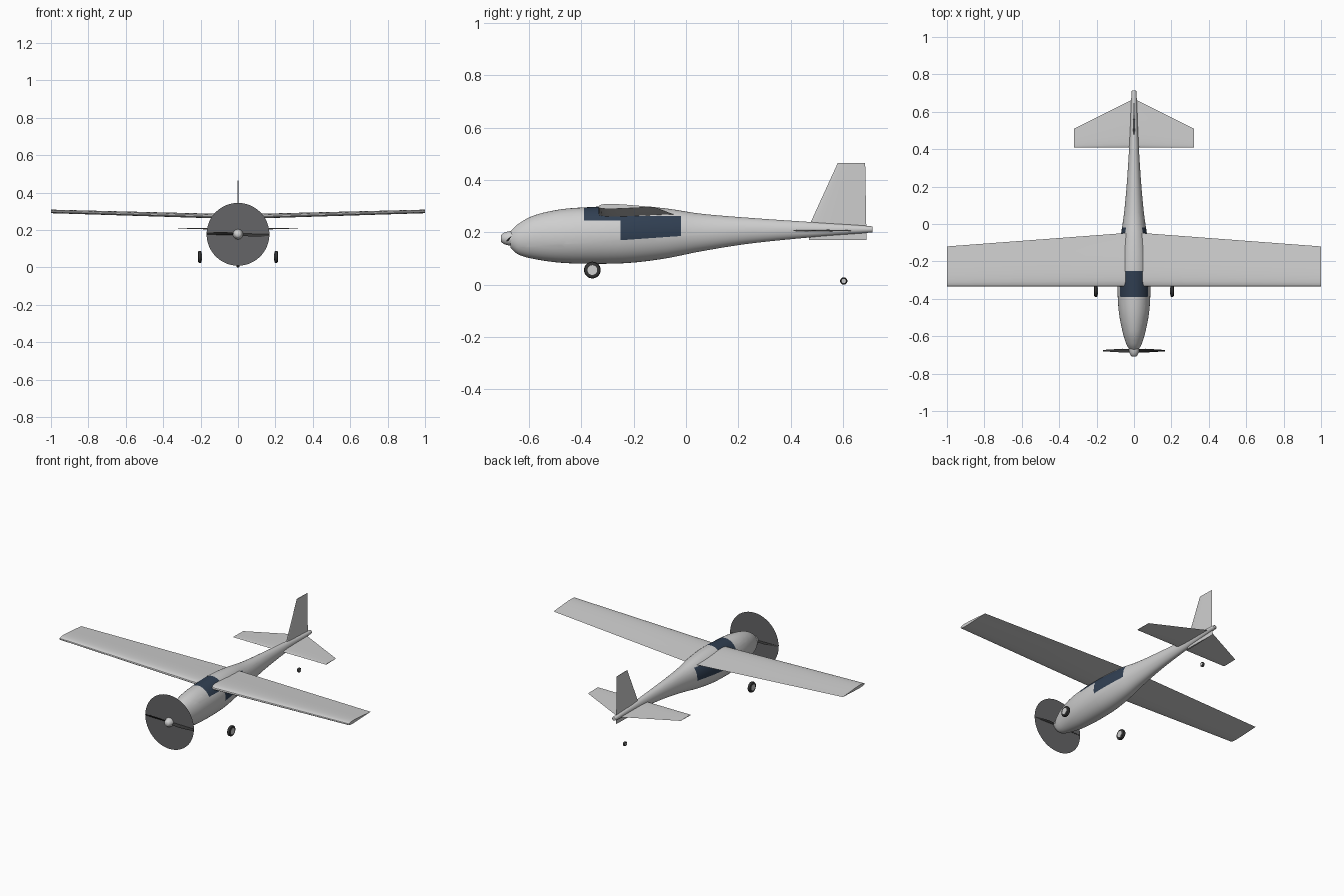
import bpy, bmesh, math
from mathutils import Vector

old = bpy.data.objects.get("Cube")
if old:
    bpy.data.objects.remove(old, do_unlink=True)


def material(name, r, g, b):
    m = bpy.data.materials.new(name)
    m.use_nodes = True
    m.diffuse_color = (r, g, b, 1)
    m.node_tree.nodes["Principled BSDF"].inputs["Base Color"].default_value = (r, g, b, 1)
    return m


body_grey = material("body light grey", .62, .62, .62)
glass_blue = material("window dark blue", .03, .05, .085)
disc_grey = material("propeller disc grey", .13, .13, .135)
rubber = material("rubber black", .035, .035, .035)


def finish(name, bm, *mats, angle=35):
    bmesh.ops.recalc_face_normals(bm, faces=bm.faces)
    mesh = bpy.data.meshes.new(name)
    bm.to_mesh(mesh)
    bm.free()
    for m in mats:
        mesh.materials.append(m)
    ob = bpy.data.objects.new(name, mesh)
    bpy.context.collection.objects.link(ob)
    bpy.ops.object.select_all(action='DESELECT')
    ob.select_set(True)
    bpy.context.view_layer.objects.active = ob
    bpy.ops.object.shade_smooth_by_angle(angle=math.radians(angle))
    return ob


def loft(rings):
    """Skin a list of equal-length point loops and cap both ends."""
    bm = bmesh.new()
    loops = [[bm.verts.new(p) for p in ring] for ring in rings]
    n = len(loops[0])
    for a, b in zip(loops, loops[1:]):
        for i in range(n):
            j = (i + 1) % n
            bm.faces.new((a[i], a[j], b[j], b[i]))
    bm.faces.new(loops[0])
    bm.faces.new(loops[-1])
    return bm


def angles(n):
    return [2 * math.pi * i / n for i in range(n)]


def smooth_stations(pts, steps):
    """Catmull-Rom interpolation through the stations."""
    v = [Vector(p) for p in pts]
    v = [v[0]] + v + [v[-1]]
    out = []
    for a, b, c, d in zip(v, v[1:], v[2:], v[3:]):
        for s in range(steps):
            t = s / steps
            out.append(b + (c - a) * t / 2 + (a * 2 - b * 5 + c * 4 - d) * t * t / 2
                       + (b * 3 - a - c * 3 + d) * t ** 3 / 2)
    return out + [v[-1]]


# Fuselage: elliptical stations of y, top, bottom, half width
stations = [(-.67, .205, .14, .025), (-.64, .233, .115, .042), (-.58, .265, .098, .06),
            (-.48, .288, .084, .08), (-.36, .297, .08, .088), (-.22, .302, .083, .087),
            (-.08, .292, .1, .073), (.06, .271, .128, .053), (.25, .255, .158, .036),
            (.5, .238, .183, .021), (.69, .225, .198, .014), (.713, .221, .201, .009)]
rings = []
for y, top, low, w in smooth_stations(stations, 5):
    mid, h = (top + low) / 2, (top - low) / 2
    rings.append([(w * math.cos(a), y, mid + h * math.sin(a)) for a in angles(40)])
bm = loft(rings)


# Windscreen and cabin windows, cut into the fuselage skin
def sill(y):
    return .17 + .07 * (y + .25)


cuts = [((0, y, 0), (0, 1, 0)) for y in (-.39, -.25, -.02)]
cuts += [((0, 0, z), (0, 0, 1)) for z in (.245, .262)]
cuts.append(((0, -.25, .17), (0, -.07, 1)))
for co, no in cuts:
    bmesh.ops.bisect_plane(bm, geom=bm.verts[:] + bm.edges[:] + bm.faces[:],
                           plane_co=co, plane_no=no)
for f in bm.faces:
    c = f.calc_center_median()
    screen = -.39 < c.y < -.25 and c.z > .245
    side = -.25 < c.y < -.02 and sill(c.y) < c.z < .262
    f.material_index = int(screen or side)
finish("fuselage", bm, body_grey, glass_blue, angle=50)


def airfoil(chord, upper, lower, n=14):
    """Closed section as (distance from leading edge, height)."""
    def thick(t):
        return 2.6 * (math.sqrt(t) - t) * (1.25 - .5 * t)
    ts = [(1 - math.cos(math.pi * i / n)) / 2 for i in range(n + 1)]
    top = [(chord * t, chord * upper * thick(t)) for t in ts]
    return top + [(chord * t, -chord * lower * thick(t)) for t in ts[-2:0:-1]]


# Main wing: straight leading edge, tapered trailing edge, slight dihedral
rings = []
for x in (-1, -.5, 0, .5, 1):
    k = abs(x)
    rings.append([(x, -.335 + d, .268 + .029 * k + z)
                  for d, z in airfoil(.29 - .075 * k, .075, .045)])
finish("main_wing", loft(rings), body_grey)

# Tailplane: straight leading edge, swept trailing edge
rings = []
for x in (-.32, 0, .32):
    k = abs(x) / .32
    rings.append([(x, .41 + d, .207 + z) for d, z in airfoil(.26 - .16 * k, .025, .025)])
finish("tailplane", loft(rings), body_grey)

# Vertical fin, running below the tail cone
rings = []
for z, front, back in ((.17, .47, .69), (.235, .475, .689), (.465, .58, .685)):
    rings.append([(s, front + d, z) for d, s in airfoil(back - front, .03, .03)])
finish("tail_fin", loft(rings), body_grey)

# Spinner: rounded nose cone
hub_z = .177
rings = []
for i in range(1, 11):
    t = i / 10
    r = .028 * math.sqrt(t * (2 - t))
    rings.append([(r * math.cos(a), -.712 + .047 * t, hub_z + r * math.sin(a))
                  for a in angles(24)])
finish("spinner", loft(rings), body_grey, angle=60)

# Propeller disc: a thin flat sheet
bm = bmesh.new()
bm.faces.new([bm.verts.new((.168 * math.cos(a), -.675, hub_z + .168 * math.sin(a)))
              for a in angles(48)])
finish("propeller_disc", bm, disc_grey)

# Two twisted propeller blades
for side, name in ((1, "left_blade"), (-1, "right_blade")):
    rings = []
    for x, width, pitch in ((.01, .011, 1), (.06, .014, .8), (.12, .011, .65), (.166, .006, .55)):
        c, s = math.cos(pitch), math.sin(pitch) * side
        rings.append([(side * x,
                       -.677 + width * math.cos(a) * s - .002 * math.sin(a) * c,
                       hub_z - .004 * side * x / .166 + width * math.cos(a) * c + .002 * math.sin(a) * s)
                      for a in angles(10)])
    finish(name, loft(rings), rubber)


# Wheels: rounded tyre with a flat hub
def wheel(name, x, y, radius, half):
    def turned(profile):
        return loft([[(x + px * half, y + r * radius * math.cos(a), radius_z + r * radius * math.sin(a))
                      for a in angles(28)] for px, r in profile])
    radius_z = wheel_height[name]
    tyre = [(-1, .6), (-1, .8), (-.75, .94), (-.3, 1), (.3, 1), (.75, .94), (1, .8), (1, .6)]
    finish(name + "_tyre", turned(tyre), rubber)
    finish(name + "_hub", turned([(-1.05, .58), (1.05, .58)]), body_grey)


wheel_height = {"left_wheel": .056, "right_wheel": .056, "tail_wheel": .014}
wheel("left_wheel", .204, -.358, .032, .01)
wheel("right_wheel", -.204, -.358, .032, .01)
wheel("tail_wheel", 0, .603, .014, .007)
